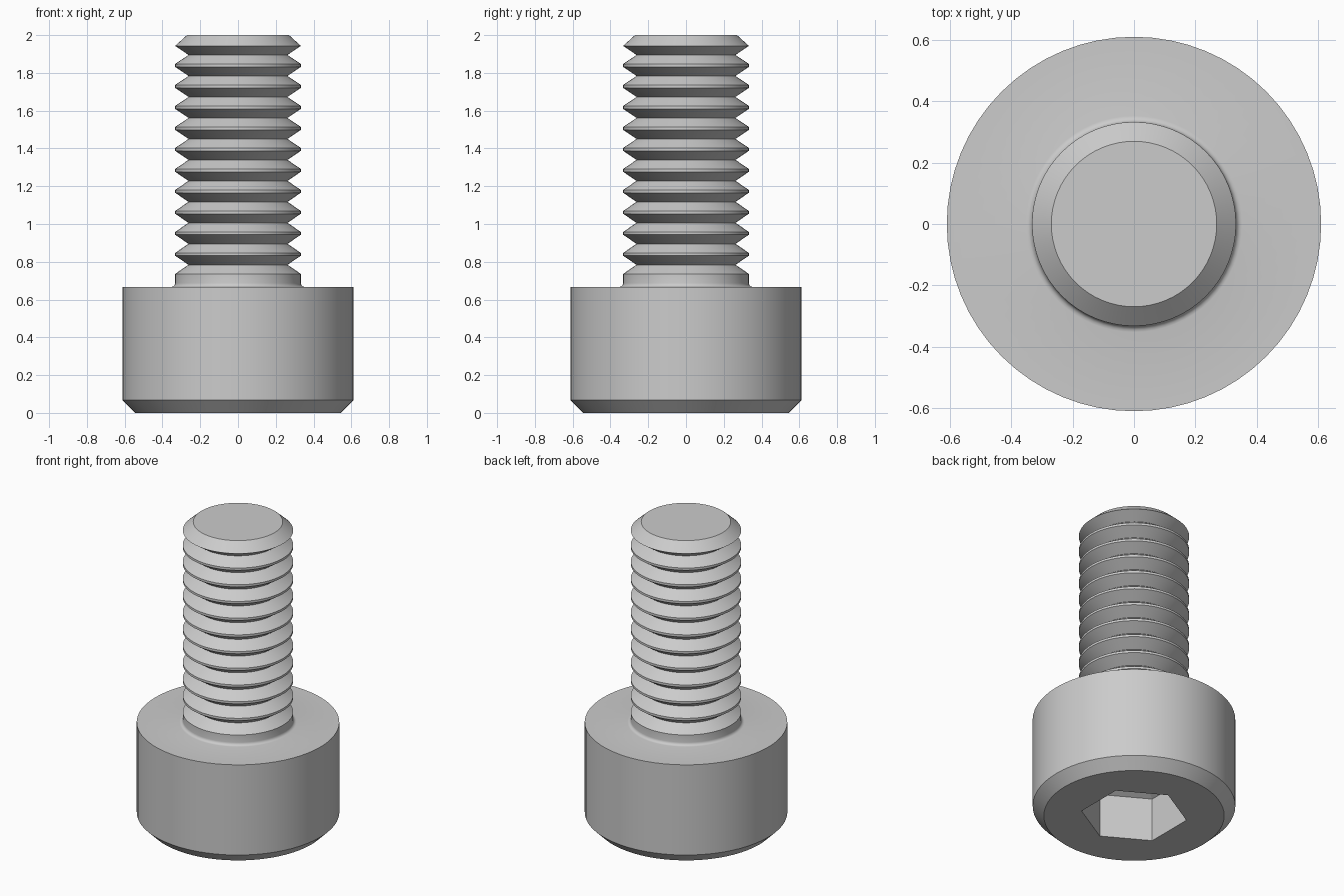
import bpy, bmesh
from math import sin, cos, pi, radians

cube = bpy.data.objects.get("Cube")
if cube:
    bpy.data.objects.remove(cube, do_unlink=True)

steel = bpy.data.materials.new("plain_steel_grey")
steel.use_nodes = True
GREY = (0.6, 0.6, 0.6, 1)
steel.diffuse_color = GREY
steel.node_tree.nodes["Principled BSDF"].inputs["Base Color"].default_value = GREY


def lathe(name, profile, sides, turn=0.0):
    """Closed solid made of stacked rings (radius, height), listed bottom to top."""
    bm = bmesh.new()
    rings = []
    for r, z in profile:
        angles = [turn + 2 * pi * i / sides for i in range(sides)]
        rings.append([bm.verts.new((r * cos(a), r * sin(a), z)) for a in angles])
    for low, high in zip(rings, rings[1:]):
        for i in range(sides):
            j = (i + 1) % sides
            bm.faces.new((low[i], low[j], high[j], high[i]))
    bm.faces.new(rings[0][::-1])
    bm.faces.new(rings[-1])
    mesh = bpy.data.meshes.new(name)
    bm.to_mesh(mesh)
    bm.free()
    mesh.materials.append(steel)
    obj = bpy.data.objects.new(name, mesh)
    bpy.context.collection.objects.link(obj)
    return obj


HEAD_R, HEAD_H, BEVEL = 0.611, 0.667, 0.067
CREST, ROOT, PITCH, TURNS = 0.333, 0.262, 0.1111, 11
HALF_GROOVE, FIRST_ROOT = 0.048, 0.784
FILLET = 0.02

# Head with bevelled lower rim
profile = [(HEAD_R - BEVEL, 0), (HEAD_R, BEVEL), (HEAD_R, HEAD_H)]

# Fillet where the shank meets the head
for k in range(5):
    a = k * pi / 8
    profile.append((CREST + FILLET * (1 - sin(a)), HEAD_H + FILLET * (1 - cos(a))))

# Ring-shaped thread grooves
for k in range(TURNS):
    z = FIRST_ROOT + k * PITCH
    profile += [(CREST, z - HALF_GROOVE), (ROOT, z), (CREST, z + HALF_GROOVE)]

# Chamfered tip
profile.append((0.27, 2.0))
screw = lathe("cap_screw", profile, 64)

# Hexagonal drive socket with a shallow pointed floor
cutter = lathe("socket_cutter", [(0.321, -0.1), (0.321, 0.289), (0.02, 0.42)], 6, radians(30))
cutter.hide_render = True
cut = screw.modifiers.new("hex_socket", "BOOLEAN")
cut.operation = "DIFFERENCE"
cut.solver = "EXACT"
cut.object = cutter

bpy.ops.object.select_all(action="DESELECT")
screw.select_set(True)
bpy.context.view_layer.objects.active = screw
bpy.ops.object.modifier_apply(modifier=cut.name)
bpy.data.objects.remove(cutter, do_unlink=True)
bpy.ops.object.shade_smooth_by_angle(angle=radians(25))
